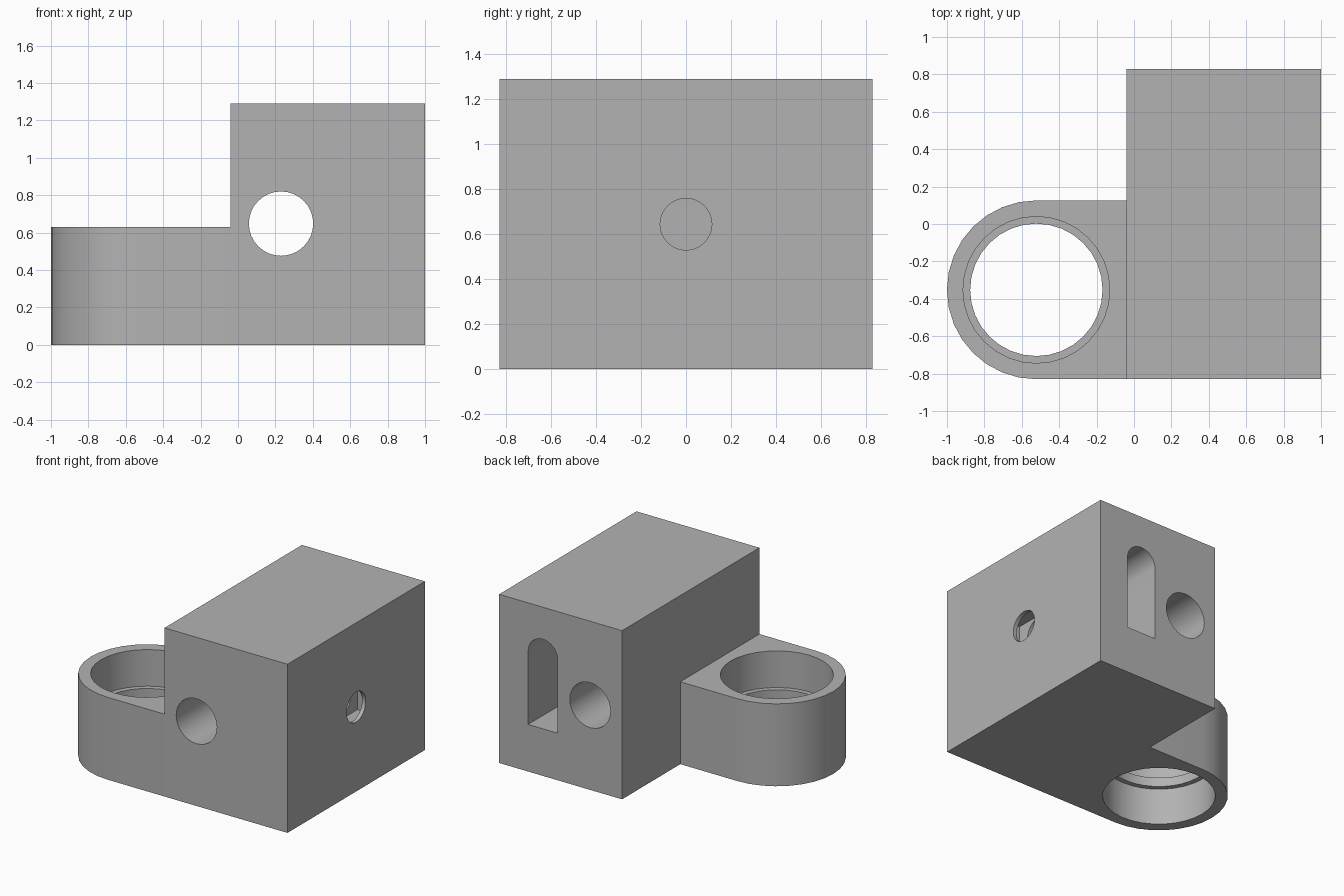
import bpy, bmesh, math
from mathutils import Vector

if "Cube" in bpy.data.objects:
    bpy.data.objects.remove(bpy.data.objects["Cube"], do_unlink=True)

grey = bpy.data.materials.new("plain_grey")
grey.use_nodes = True
colour = (0.45, 0.45, 0.45, 1)
grey.diffuse_color = colour
grey.node_tree.nodes["Principled BSDF"].inputs["Base Color"].default_value = colour

# maps a 2D profile plus a depth to 3D, by extrusion axis
PLACE = {
    "x": lambda a, b, d: (d, a, b),
    "y": lambda a, b, d: (a, d, b),
    "z": lambda a, b, d: (a, b, d),
}


def arc(cx, cy, r, start=0, sweep=360, n=32):
    count = n if sweep == 360 else n + 1
    angles = [math.radians(start + sweep * i / n) for i in range(count)]
    return [(cx + r * math.cos(t), cy + r * math.sin(t)) for t in angles]


def rect(a0, a1, b0, b1):
    return [(a0, b0), (a1, b0), (a1, b1), (a0, b1)]


def prism(name, axis, profile, lo, hi):
    bm = bmesh.new()
    face = bm.faces.new([bm.verts.new(PLACE[axis](a, b, lo)) for a, b in profile])
    ext = bmesh.ops.extrude_face_region(bm, geom=[face])
    shift = Vector(PLACE[axis](0, 0, hi - lo))
    bmesh.ops.translate(bm, vec=shift,
                        verts=[v for v in ext["geom"] if isinstance(v, bmesh.types.BMVert)])
    bmesh.ops.recalc_face_normals(bm, faces=bm.faces)
    mesh = bpy.data.meshes.new(name)
    bm.to_mesh(mesh)
    bm.free()
    mesh.materials.append(grey)
    obj = bpy.data.objects.new(name, mesh)
    bpy.context.scene.collection.objects.link(obj)
    return obj


def combine(target, tool, operation):
    mod = target.modifiers.new(tool.name, "BOOLEAN")
    mod.operation, mod.solver, mod.object = operation, "EXACT", tool
    bpy.context.view_layer.update()
    graph = bpy.context.evaluated_depsgraph_get()
    result = bpy.data.meshes.new_from_object(target.evaluated_get(graph))
    target.modifiers.clear()
    target.data = result
    bpy.data.objects.remove(tool, do_unlink=True)


# main block and the rounded ring holder beside it
body = prism("clamp_body", "x", rect(-0.83, 0.83, 0, 1.29), -0.04, 1)
cx, cy = -0.522, -0.352
foot = arc(cx, cy, 0.478, 90, 180, 16) + [(0.02, -0.83), (0.02, 0.126)]
combine(body, prism("ring_holder", "z", foot, 0, 0.63), "UNION")

# stepped ring bore with a narrow lip in the middle
ring, lip = arc(cx, cy, 0.392), arc(cx, cy, 0.354)
# nut slot with an arched top, open at the back
slot = [(0.505, 0.36), (0.755, 0.36)] + arc(0.63, 0.92, 0.125, 0, 180, 16)
cuts = [
    ("lip_hole", "z", lip, -0.1, 0.8),
    ("upper_bore", "z", ring, 0.35, 0.8),
    ("lower_bore", "z", ring, -0.1, 0.28),
    ("rod_hole", "y", arc(0.23, 0.648, 0.172), -1, 1),
    ("nut_slot", "y", slot, -0.3, 1),
    ("screw_hole", "x", arc(0, 0.645, 0.115), 0.6, 1.1),
    ("screw_pocket", "x", rect(-0.2, 0.2, 0.515, 0.775), 0.87, 0.97),
]
for cut in cuts:
    combine(body, prism(*cut), "DIFFERENCE")

bpy.ops.object.select_all(action="DESELECT")
body.select_set(True)
bpy.context.view_layer.objects.active = body
bpy.ops.object.shade_smooth_by_angle(angle=math.radians(30))
